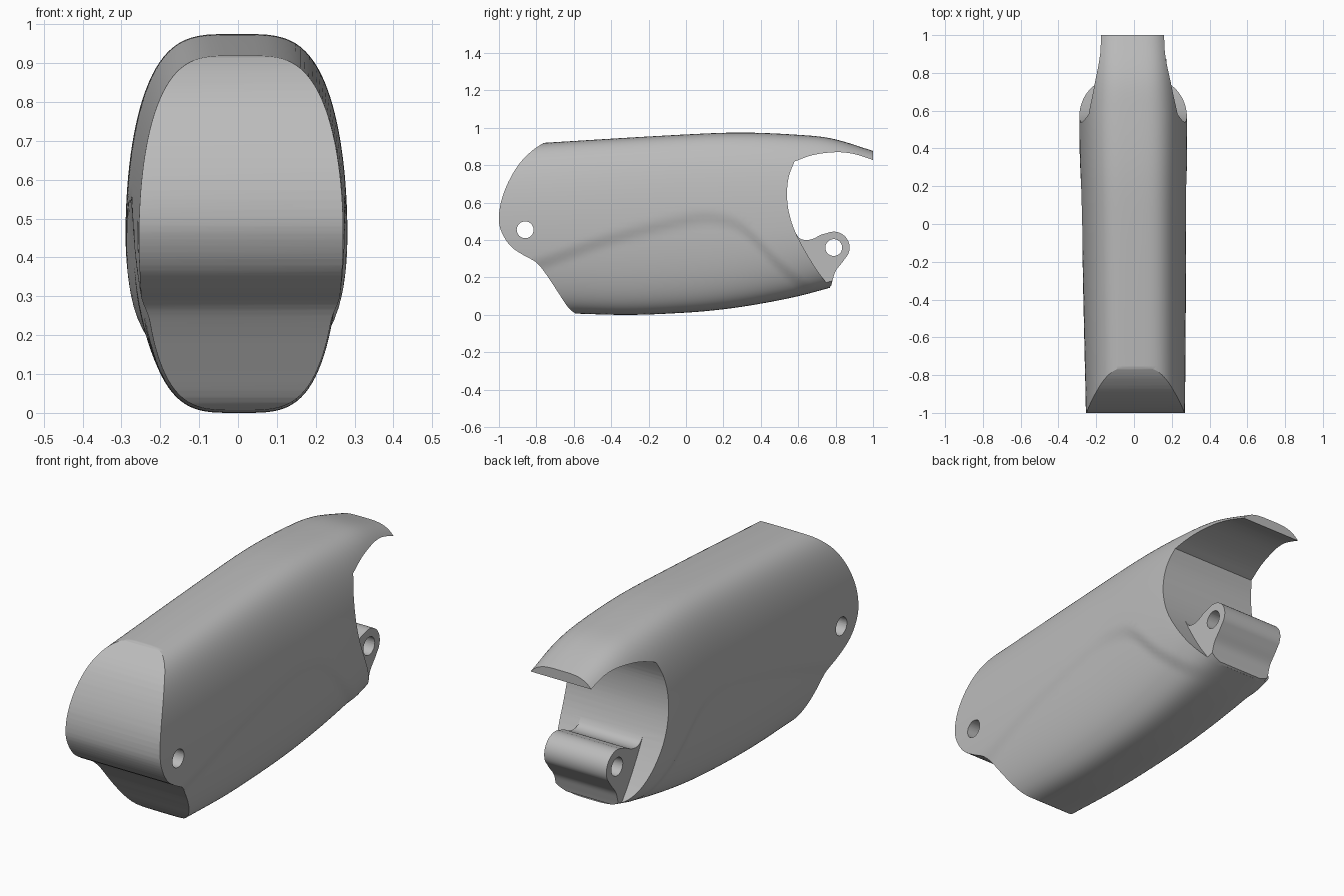
import bpy, bmesh
from math import sin, cos, pi, radians, copysign
from mathutils import Vector

cube = bpy.data.objects.get("Cube")
if cube:
    bpy.data.objects.remove(cube)

grey = bpy.data.materials.new("plain grey")
grey.use_nodes = True
grey.diffuse_color = (0.5, 0.5, 0.5, 1)
bsdf = grey.node_tree.nodes["Principled BSDF"]
bsdf.inputs["Base Color"].default_value = (0.5, 0.5, 0.5, 1)
bsdf.inputs["Roughness"].default_value = 0.6


def hermite(a, b, ta, tb, u):
    return ((2*u**3 - 3*u**2 + 1) * a + (u**3 - 2*u**2 + u) * ta
            + (3*u**2 - 2*u**3) * b + (u**3 - u**2) * tb)


def value_at(table, y):
    """Smooth value of a (y, value) table."""
    slope = []
    for i in range(len(table)):
        a, b = table[max(i - 1, 0)], table[min(i + 1, len(table) - 1)]
        slope.append((b[1] - a[1]) / (b[0] - a[0]))
    for i in range(len(table) - 1):
        (y0, v0), (y1, v1) = table[i], table[i + 1]
        if y <= y1:
            d = y1 - y0
            return hermite(v0, v1, slope[i] * d, slope[i + 1] * d, (y - y0) / d)
    return table[-1][1]


def spline(points, steps=4):
    """Smooth open curve through the points."""
    p = [Vector(q) for q in points]
    out = []
    for i in range(len(p) - 1):
        ta = (p[i + 1] - p[max(i - 1, 0)]) / 2
        tb = (p[min(i + 2, len(p) - 1)] - p[i]) / 2
        out += [hermite(p[i], p[i + 1], ta, tb, k / steps) for k in range(steps)]
    return out + [p[-1]]


def loft(name, rings):
    """Closed solid through equal-length rings of points, faces outward."""
    bm = bmesh.new()
    loops = [[bm.verts.new(p) for p in ring] for ring in rings]
    for a, b in zip(loops, loops[1:]):
        for i in range(len(a)):
            j = (i + 1) % len(a)
            bm.faces.new((a[i], a[j], b[j], b[i]))
    bm.faces.new(loops[0][::-1])
    bm.faces.new(loops[-1])
    bm.normal_update()
    bmesh.ops.triangulate(bm, faces=bm.faces[:])
    if bm.calc_volume(signed=True) < 0:
        bmesh.ops.reverse_faces(bm, faces=bm.faces[:])
    bm.normal_update()
    mesh = bpy.data.meshes.new(name)
    bm.to_mesh(mesh)
    bm.free()
    mesh.materials.append(grey)
    obj = bpy.data.objects.new(name, mesh)
    bpy.context.collection.objects.link(obj)
    return obj


def prism(name, outline, half):
    """Side outline (y, z) extruded across x."""
    return loft(name, [[(x, p[0], p[1]) for p in outline] for x in (-half, half)])


def boolean(target, tool, operation):
    mod = target.modifiers.new(operation, 'BOOLEAN')
    mod.operation, mod.solver, mod.object = operation, 'EXACT', tool
    bpy.context.view_layer.objects.active = target
    bpy.ops.object.modifier_apply(modifier=mod.name)
    bpy.data.objects.remove(tool)


# Rounded housing, lofted from front to back
TOP = [(-1.05, .90), (-.76, .92), (0, .965), (.3, .975), (.6, .963), (.78, .943), (1, .877), (1.05, .86)]
BOTTOM = [(-1.05, .02), (-.6, .007), (-.3, 0), (0, .012), (.2, .03), (.4, .06), (.6, .1), (.77, .145), (1.05, .22)]
WIDTH = [(-1.05, .262), (0, .277), (.55, .285), (.8, .27), (1.05, .245)]
CREASE = [(-1.05, .2), (-.8, .28), (-.4, .42), (0, .52), (.15, .53), (.3, .48), (.5, .28), (.7, .12), (1.05, 0)]
MIDDLE, SIDES, RINGS = .46, 112, 70


def section(y):
    top, bottom = value_at(TOP, y), value_at(BOTTOM, y)
    width, crease = value_at(WIDTH, y), value_at(CREASE, y)
    ring = []
    for i in range(SIDES):
        a = 2 * pi * (i + .5) / SIDES
        z = MIDDLE + sin(a) * (top - MIDDLE if sin(a) > 0 else MIDDLE - bottom)
        # shallow recess below the crease line
        u = min(max((crease + .03 - z) / .09, 0), 1)
        x = copysign(abs(cos(a)) ** .53, cos(a)) * width * (1 - .055 * u * u * (3 - 2 * u))
        ring.append((x - .008 * y, y, z))
    return ring


housing = loft("housing", [section(-1.05 + 2.1 * i / RINGS) for i in range(RINGS + 1)])

# Side outline: curved nose, scooped rear and overhanging lip
nose = spline([(-.76, .92), (-.82, .88), (-.89, .81), (-.95, .71), (-.99, .6), (-1, .5),
               (-.98, .43), (-.935, .365), (-.87, .32), (-.8, .28), (-.75, .22),
               (-.69, .13), (-.63, .04), (-.59, .007)])
scoop = spline([(.772, .145), (.755, .165), (.68, .27), (.59, .43), (.55, .55),
                (.54, .65), (.55, .74), (.58, .82)])
lip = spline([(.58, .82), (.68, .855), (.8, .87), (.9, .86), (1, .828)])
outline = [(-.7, 1.2)] + nose + [(-.57, -.2), (.775, -.2)] + scoop + lip[1:] + [(1, 1.2)]
side_cutter = prism("side_cutter", outline, .5)

# Rear hinge lug blended into the scoop
LUG_Y, LUG_Z, LUG_R = .79, .36, .085
eye = [(LUG_Y + LUG_R * cos(radians(a)), LUG_Z + LUG_R * sin(radians(a)))
       for a in range(115, -26, -10)]
fillet = spline([(.58, .45), (.605, .412), (.64, .4), (.68, .407), (.72, .428), eye[0]])
heel = spline([eye[-1], (.835, .28), (.8, .235), (.785, .19), (.776, .155)])
lug = prism("lug", [(.5, .45)] + fillet + eye[1:] + heel[1:] + [(.73, .12), (.55, .3)], .172)
boolean(side_cutter, lug, 'UNION')
boolean(housing, side_cutter, 'INTERSECT')

# Pin holes through the nose and the lug
for y, z in ((-.86, .455), (LUG_Y, LUG_Z)):
    circle = [(y + .045 * cos(2 * pi * i / 32), z + .045 * sin(2 * pi * i / 32)) for i in range(32)]
    boolean(housing, prism("pin_hole", circle, .6), 'DIFFERENCE')

# Smooth the curved faces, keep the cut edges sharp
bpy.ops.object.select_all(action='DESELECT')
housing.select_set(True)
bpy.context.view_layer.objects.active = housing
bpy.ops.object.shade_smooth_by_angle(angle=radians(30))
